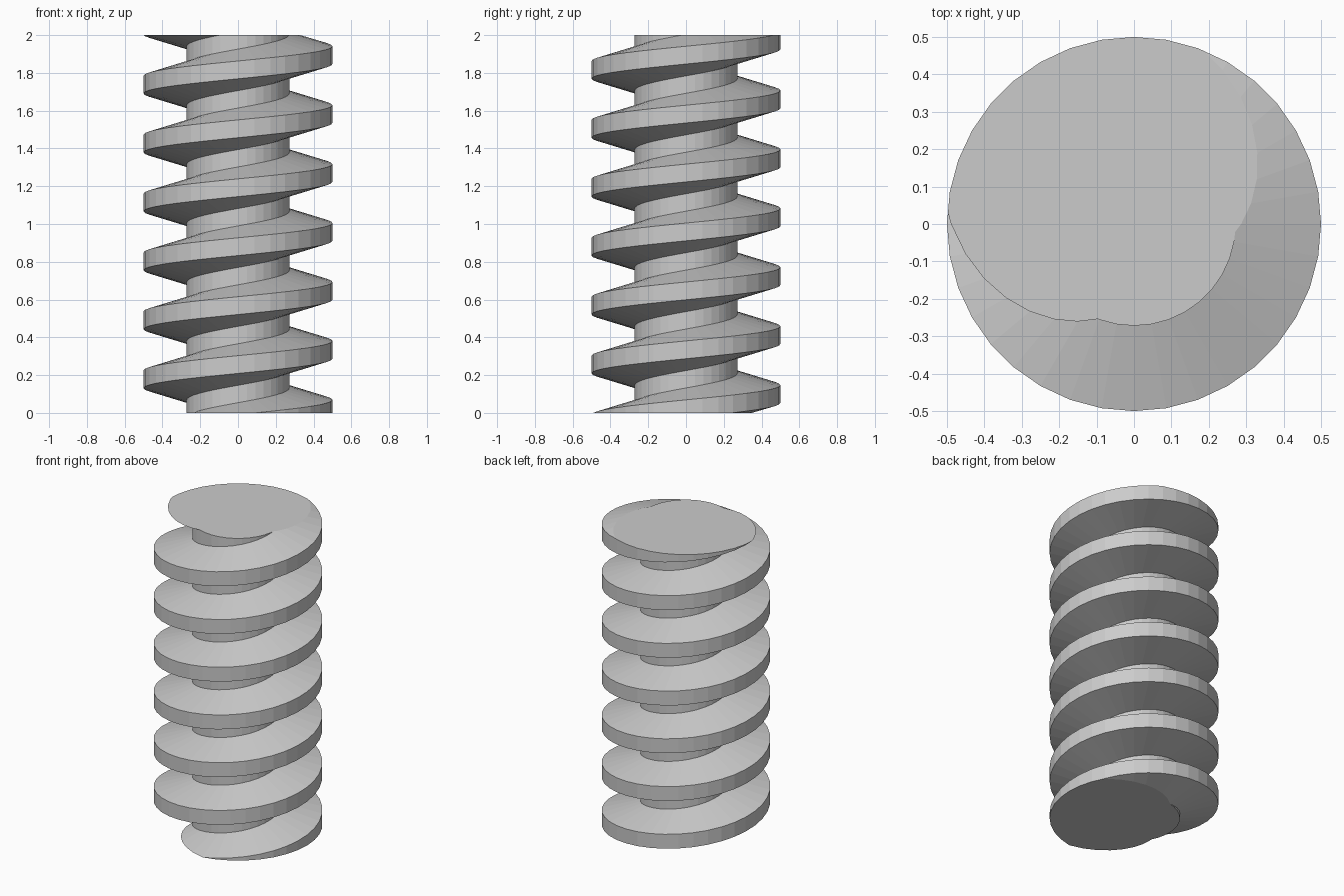
import bpy, bmesh
from math import cos, sin, pi

cube = bpy.data.objects.get("Cube")
if cube:
    bpy.data.objects.remove(cube, do_unlink=True)

PITCH, HEIGHT, SIDES = 0.312, 2.0, 36
CREST_Z = 0.022                      # height of the crest centre at angle zero
CREST_R, ROOT_R = 0.5, 0.272
CREST_HALF, ROOT_HALF = 0.047, 0.046

# One pitch of the thread profile: radius and height from the crest centre
profile = [(CREST_R, -CREST_HALF), (CREST_R, CREST_HALF),
           (ROOT_R, PITCH / 2 - ROOT_HALF), (ROOT_R, PITCH / 2 + ROOT_HALF)]
step = len(profile)
rings = range(-3, 9)
rows = step * len(rings)

# Columns climb by one pitch in each full turn
bm = bmesh.new()
columns = []
for j in range(SIDES):
    angle = 2 * pi * j / SIDES
    rise = CREST_Z + PITCH * j / SIDES
    columns.append([bm.verts.new((r * cos(angle), r * sin(angle), rise + z + PITCH * k))
                    for k in rings for r, z in profile])

# The last column joins the first one, shifted up by one pitch
for j in range(SIDES):
    a, b = columns[j], columns[(j + 1) % SIDES]
    shift = step if j == SIDES - 1 else 0
    for i in range(rows - 1 - shift):
        bm.faces.new((a[i], b[i + shift], b[i + shift + 1], a[i + 1]))

# Cut both ends flat and cap them
for z, up in ((0, -1), (HEIGHT, 1)):
    cut = bmesh.ops.bisect_plane(bm, geom=bm.verts[:] + bm.edges[:] + bm.faces[:],
                                 dist=1e-6, plane_co=(0, 0, z), plane_no=(0, 0, up),
                                 clear_outer=True)
    rim = [e for e in cut["geom_cut"] if isinstance(e, bmesh.types.BMEdge)]
    bmesh.ops.triangle_fill(bm, edges=rim, use_beauty=True, normal=(0, 0, up))
bmesh.ops.delete(bm, geom=[v for v in bm.verts if not v.link_faces], context="VERTS")
bmesh.ops.recalc_face_normals(bm, faces=bm.faces)

mesh = bpy.data.meshes.new("threaded_rod")
bm.to_mesh(mesh)
bm.free()
rod = bpy.data.objects.new("threaded_rod", mesh)
bpy.context.collection.objects.link(rod)

# Plain grey metal
grey = bpy.data.materials.new("plain_grey")
grey.use_nodes = True
colour = (0.6, 0.6, 0.6, 1)
grey.diffuse_color = colour
grey.node_tree.nodes["Principled BSDF"].inputs["Base Color"].default_value = colour
mesh.materials.append(grey)
